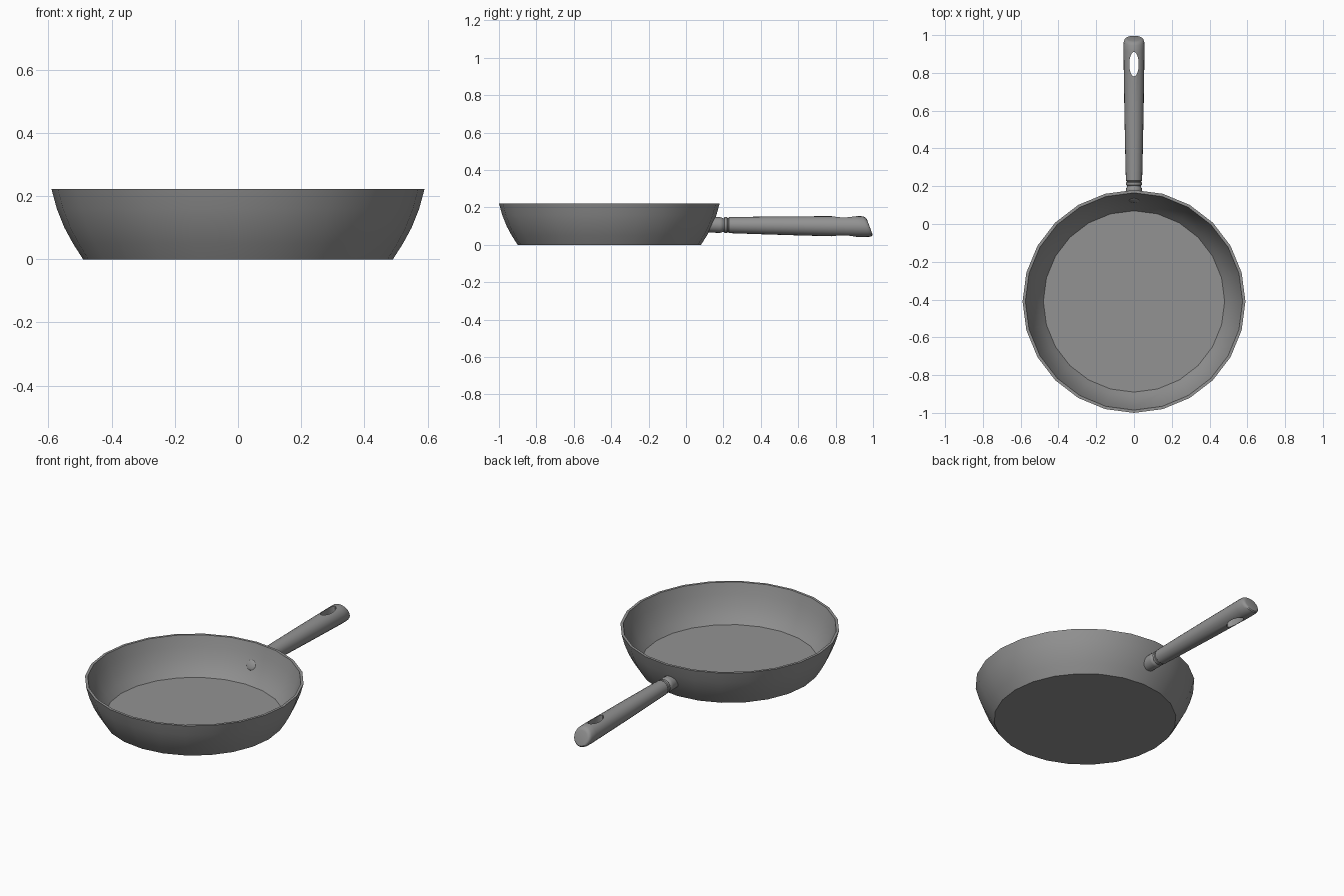
import bpy, math
from mathutils import Vector

if "Cube" in bpy.data.objects:
    bpy.data.objects.remove(bpy.data.objects["Cube"], do_unlink=True)

PAN_Y = -0.41

grey = bpy.data.materials.new("dark_grey_metal")
grey.use_nodes = True
colour = (0.29, 0.29, 0.29, 1)
grey.diffuse_color = colour
grey.node_tree.nodes["Principled BSDF"].inputs["Base Color"].default_value = colour


def finish(obj, angle=35):
    obj.data.materials.clear()
    obj.data.materials.append(grey)
    bpy.ops.object.select_all(action="DESELECT")
    obj.select_set(True)
    bpy.context.view_layer.objects.active = obj
    bpy.ops.object.shade_smooth_by_angle(angle=math.radians(angle))


def loft(name, rings):
    """Skin a closed solid over a list of equal-length point rings."""
    n = len(rings[0])
    verts = [p for ring in rings for p in ring]
    faces = [(i * n + j, i * n + (j + 1) % n, (i + 1) * n + (j + 1) % n, (i + 1) * n + j)
             for i in range(len(rings) - 1) for j in range(n)]
    faces.append(tuple(reversed(range(n))))
    faces.append(tuple(range(len(verts) - n, len(verts))))
    mesh = bpy.data.meshes.new(name)
    mesh.from_pydata(verts, [], faces)
    obj = bpy.data.objects.new(name, mesh)
    bpy.context.collection.objects.link(obj)
    return obj


def pan_ring(r, z, n=24):
    return [(r * math.cos(math.tau * k / n), PAN_Y + r * math.sin(math.tau * k / n), z)
            for k in range(n)]


def handle_ring(y, r, slant=0, n=20):
    """Circle across the handle axis, which sinks slightly towards its end."""
    zc = 0.106 - 0.011 * (y - 0.2)
    ring = []
    for k in range(n):
        a = -math.tau * k / n
        dz = r * math.sin(a)
        ring.append((r * math.cos(a), y + slant * dz, zc + dz))
    return ring


# Pan bowl: outer wall up, flat rim, inner wall down to the floor
outer = [(0.49, 0), (0.522, 0.05), (0.549, 0.1), (0.573, 0.16), (0.59, 0.222)]
inner = [(0.575, 0.222), (0.558, 0.16), (0.534, 0.1), (0.507, 0.05), (0.48, 0.013)]
finish(loft("pan_bowl", [pan_ring(r, z) for r, z in outer + inner]))

# Neck joining the handle to the wall, with a grooved collar
neck = [handle_ring(0.133, 0.041, 0.48), handle_ring(0.18, 0.042)]
neck += [handle_ring(y, r) for y, r in
         [(0.19, 0.041), (0.197, 0.036), (0.203, 0.036), (0.206, 0.042),
          (0.220, 0.042), (0.223, 0.038), (0.235, 0.038)]]
finish(loft("handle_neck", neck))

# Handle grip with a slanted, rounded end
grip = [handle_ring(y, r) for y, r in
        [(0.226, 0.039), (0.230, 0.043), (0.4, 0.047), (0.6, 0.051), (0.8, 0.054)]]
grip += [handle_ring(y, r, s) for y, r, s in
         [(0.92, 0.056, -0.1), (0.962, 0.055, -0.3), (0.974, 0.051, -0.37),
          (0.980, 0.045, -0.37), (0.982, 0.037, -0.37)]]
handle = loft("handle_grip", grip)

# Hanging hole cut through the grip
bpy.ops.mesh.primitive_cylinder_add(vertices=24, radius=1, depth=1, location=(0, 0.846, 0.1))
cutter = bpy.context.object
cutter.name = "hole_cutter"
cutter.scale = (0.025, 0.065, 0.4)
cutter.hide_render = True
cut = handle.modifiers.new("hanging_hole", "BOOLEAN")
cut.operation = "DIFFERENCE"
cut.solver = "EXACT"
cut.object = cutter
bpy.context.view_layer.update()
bpy.ops.object.select_all(action="DESELECT")
handle.select_set(True)
bpy.context.view_layer.objects.active = handle
bpy.ops.object.modifier_apply(modifier=cut.name)
bpy.data.objects.remove(cutter, do_unlink=True)
finish(handle)

# Rivet head on the inner wall
bpy.ops.mesh.primitive_uv_sphere_add(segments=16, ring_count=8, radius=0.03,
                                     location=(0, 0.126, 0.105))
rivet = bpy.context.object
rivet.name = "rivet_head"
rivet.scale = (1, 1, 0.3)
rivet.rotation_euler = Vector((0, -1, 0.48)).to_track_quat("Z", "Y").to_euler()
finish(rivet)
